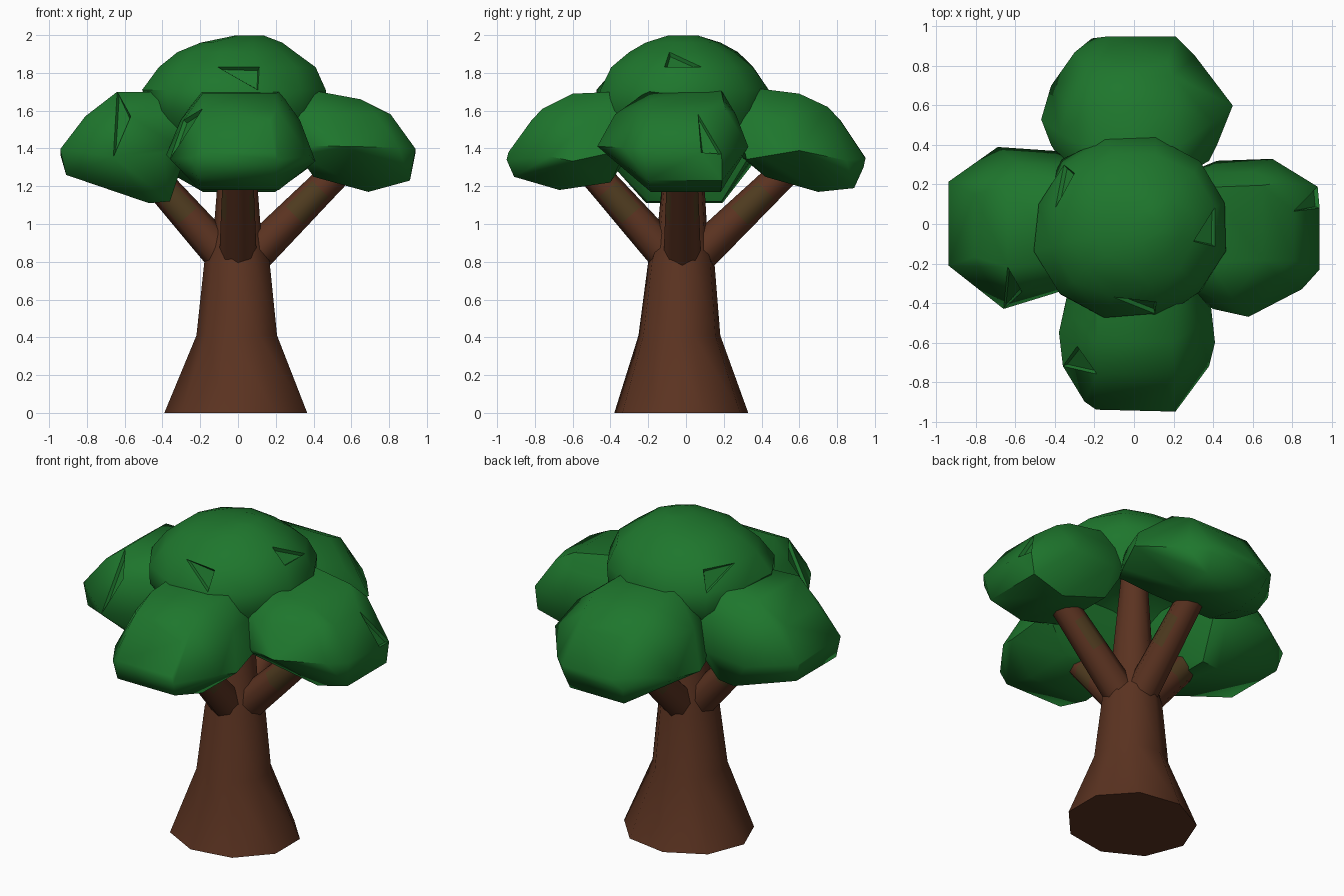
import bpy, bmesh, math, random
from mathutils import Vector, Matrix

random.seed(4)
cube = bpy.data.objects.get("Cube")
if cube:
    bpy.data.objects.remove(cube, do_unlink=True)


def material(name, colour):
    m = bpy.data.materials.new(name)
    m.use_nodes = True
    m.diffuse_color = (*colour, 1)
    bsdf = m.node_tree.nodes["Principled BSDF"]
    bsdf.inputs["Base Color"].default_value = (*colour, 1)
    bsdf.inputs["Roughness"].default_value = 0.9
    return m


LEAF = material("leaf green", (0.013, 0.182, 0.026))
BARK = material("bark brown", (0.105, 0.033, 0.015))
MOSS = material("mossy bark", (0.078, 0.044, 0.014))


def finish(name, bm, mats, angle):
    bmesh.ops.recalc_face_normals(bm, faces=bm.faces)
    mesh = bpy.data.meshes.new(name)
    bm.to_mesh(mesh)
    bm.free()
    for m in mats:
        mesh.materials.append(m)
    obj = bpy.data.objects.new(name, mesh)
    bpy.context.collection.objects.link(obj)
    bpy.ops.object.select_all(action='DESELECT')
    obj.select_set(True)
    bpy.context.view_layer.objects.active = obj
    bpy.ops.object.shade_smooth_by_angle(angle=math.radians(angle))


def loft(bm, rings):
    """Skin a list of equal vertex rings and cap both ends."""
    loops = [[bm.verts.new(p) for p in ring] for ring in rings]
    n = len(loops[0])
    rows = []
    for a, b in zip(loops, loops[1:]):
        rows.append([bm.faces.new((a[i], a[(i + 1) % n], b[(i + 1) % n], b[i]))
                     for i in range(n)])
    bm.faces.new(loops[0][::-1])
    bm.faces.new(loops[-1])
    return rows


def hollow(bm, faces):
    """Press shallow angular hollows into the leaves."""
    for f in faces:
        bmesh.ops.inset_individual(bm, faces=[f], thickness=.015, depth=-.02)


def clump(name, turn, outline, plan, waist, dents):
    """Hull of a side outline (reach, height) and a plan (reach, side) at the waist."""
    bm = bmesh.new()
    for reach, height in outline:
        for side in (-.2, .2):
            bm.verts.new((reach, side * random.uniform(.9, 1.1), height))
    for reach, side in plan:
        bm.verts.new((reach, side, waist + random.uniform(-.03, .03)))
        # rounded shoulder above the waist
        bm.verts.new((reach * .86, side * .8, waist + .19))
    bmesh.ops.convex_hull(bm, input=bm.verts)
    loose = [v for v in bm.verts if not v.link_faces]
    bmesh.ops.delete(bm, geom=loose, context='VERTS')
    upper = [f for f in bm.faces if f.normal.z > .25 and .01 < f.calc_area() < .04]
    hollow(bm, random.sample(upper, min(dents, len(upper))))
    bmesh.ops.transform(bm, matrix=Matrix.Rotation(math.radians(turn), 4, 'Z'), verts=bm.verts)
    finish(name, bm, [LEAF], 50)


# Foliage: outlines run outward from the trunk
clump("left_foliage", 0,
      [(.3, 1.5), (.38, 1.71), (.65, 1.66), (.76, 1.6), (.93, 1.37),
       (.91, 1.23), (.69, 1.17), (.4, 1.25)],
      [(.32, .28), (.42, .32), (.7, .33), (.83, .24), (.94, .08),
       (.94, -.23), (.85, -.33), (.58, -.47), (.4, -.43), (.32, -.38)], 1.39, 1)
clump("right_foliage", 180,
      [(.3, 1.3), (.33, 1.7), (.64, 1.7), (.78, 1.57), (.94, 1.38),
       (.91, 1.26), (.47, 1.11), (.36, 1.12)],
      [(.32, -.34), (.4, -.37), (.69, -.39), (.94, -.19),
       (.94, .21), (.66, .43), (.4, .35), (.32, .32)], 1.38, 1)
clump("front_foliage", -90,
      [(.31, 1.45), (.36, 1.7), (.6, 1.69), (.76, 1.61), (.94, 1.38),
       (.91, 1.25), (.67, 1.18), (.4, 1.22)],
      [(.32, -.33), (.42, -.35), (.55, -.38), (.72, -.36), (.9, -.25),
       (.95, .21), (.72, .38), (.6, .41), (.42, .39), (.32, .37)], 1.36, 1)
clump("back_foliage", 90,
      [(.3, 1.35), (.36, 1.72), (.6, 1.69), (.75, 1.62), (.94, 1.3),
       (.89, 1.19), (.7, 1.17), (.42, 1.25)],
      [(.32, .37), (.4, .42), (.53, .47), (.7, .42), (.87, .3), (.95, .13),
       (.95, -.21), (.85, -.31), (.6, -.5), (.4, -.42), (.32, -.38)], 1.36, 0)

# Crown: stacked uneven rings, hollow underneath
bm = bmesh.new()
SIDES = 12
rings = []
for z, rx, ry, cx in ((1.6, .2, .2, 0), (1.47, .41, .4, 0), (1.6, .49, .47, -.01),
                      (1.71, .49, .46, -.02), (1.83, .42, .38, 0), (1.91, .33, .29, -.01),
                      (1.96, .22, .2, .02), (1.998, .08, .08, .06)):
    ring = []
    for i in range(SIDES):
        a = math.tau * (i + .5) / SIDES
        k = random.uniform(.96, 1.04)
        ring.append((cx + rx * k * math.cos(a), ry * k * math.sin(a) - .015, z))
    rings.append(ring)
loft(bm, rings)
bmesh.ops.triangulate(bm, faces=bm.faces)
slope = [f for f in bm.faces if .3 < f.normal.z < .9 and f.calc_area() > .009]
hollow(bm, random.sample(slope, min(3, len(slope))))
finish("crown_foliage", bm, [LEAF], 50)

# Trunk: flared foot running up into a thin central stem
bm = bmesh.new()
rings = []
for z, rx, ry, cy in ((0, .39, .36, -.025), (.41, .22, .22, -.035),
                      (.8, .178, .178, -.025), (.95, .13, .135, -.02),
                      (1.2, .11, .115, -.015), (1.66, .075, .075, 0)):
    rings.append([(-rx * math.cos(math.tau * i / 9), cy + ry * math.sin(math.tau * i / 9), z)
                  for i in range(9)])
loft(bm, rings)
finish("trunk", bm, [BARK], 55)


# Branches: tapered limbs with mossy flanks near the leaves
def branch(name, turn, tip, tip_z):
    start, end = Vector((.05, 0, .8)), Vector((tip, 0, tip_z))
    axis = end - start
    across = Vector((0, 1, 0))
    up = axis.cross(across).normalized()
    bm = bmesh.new()
    rings = []
    for t, r in ((0, .1), (.45, .09), (.7, .084), (1, .078)):
        centre = start + axis * t
        rings.append([centre + across * r * math.cos(math.tau * i / 8)
                      + up * r * math.sin(math.tau * i / 8) for i in range(8)])
    rows = loft(bm, rings)
    for i, f in enumerate(rows[1]):
        f.material_index = 1 if i % 4 in (0, 3) else 0
    spin = Matrix.Translation((0, -.02, 0)) @ Matrix.Rotation(math.radians(turn), 4, 'Z')
    bmesh.ops.transform(bm, matrix=spin, verts=bm.verts)
    finish(name, bm, [BARK, MOSS], 55)


for name, turn, tip, tip_z in (("left_branch", 0, .6, 1.35), ("right_branch", 180, .53, 1.34),
                               ("front_branch", -90, .54, 1.35), ("back_branch", 90, .61, 1.34)):
    branch(name, turn, tip, tip_z)
